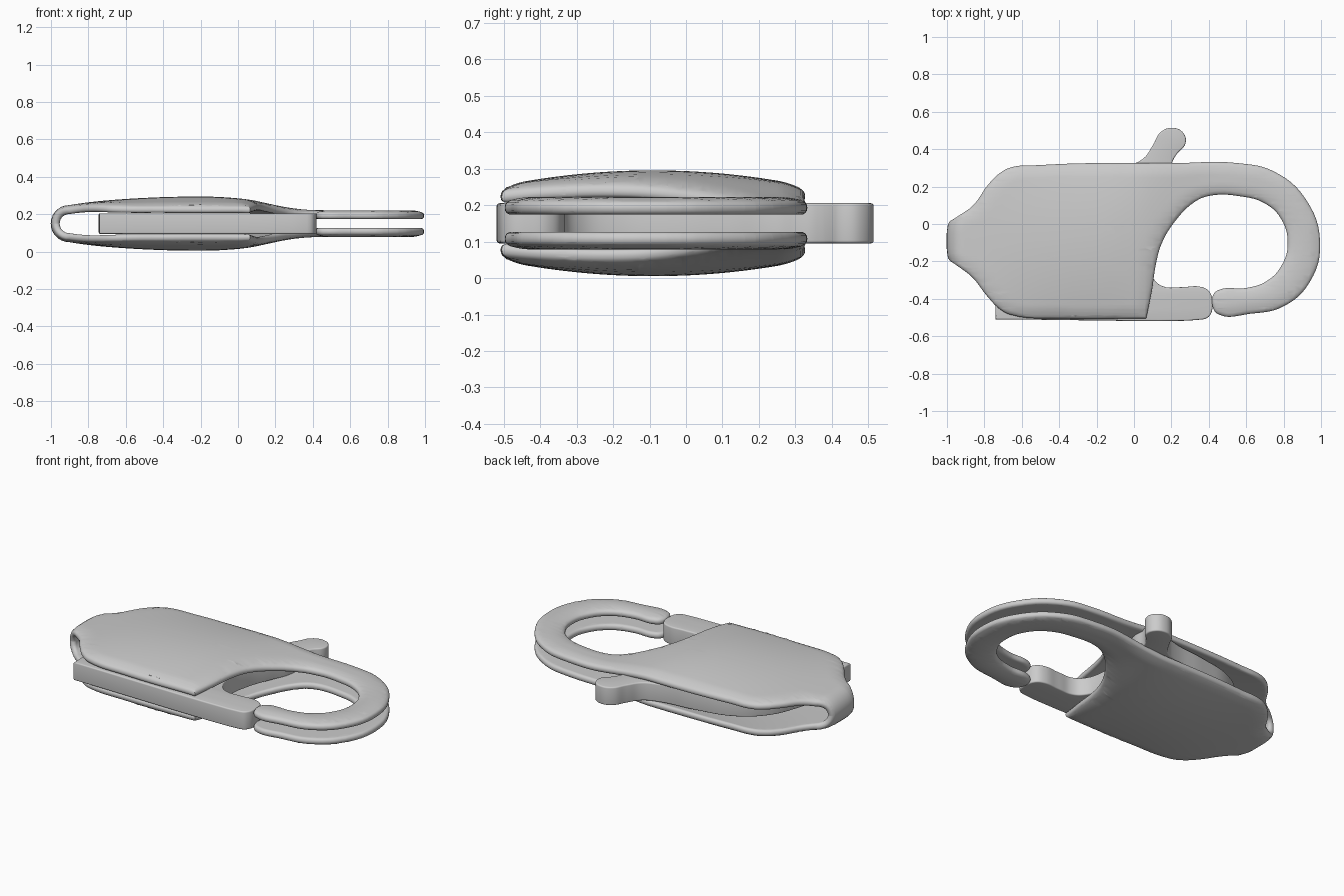
import bpy, bmesh, math
from mathutils import Vector
from mathutils.kdtree import KDTree

if "Cube" in bpy.data.objects:
    bpy.data.objects.remove(bpy.data.objects["Cube"])

MID = 0.15        # height of the clasp's symmetry plane
T = 0.024         # half thickness of the sheet
R = 0.075         # middle radius of the fold
X0 = -0.9025      # where the fold starts


def slab(name, pts, half, bevel):
    """Closed outline (x, y, corner flag) -> solid with rounded rims."""
    cu = bpy.data.curves.new(name + "_outline", 'CURVE')
    cu.dimensions, cu.fill_mode, cu.resolution_u = '2D', 'BOTH', 6
    cu.extrude, cu.bevel_depth, cu.offset = half - bevel, bevel, -bevel
    cu.bevel_resolution = 3
    sp = cu.splines.new('BEZIER')
    sp.bezier_points.add(len(pts) - 1)
    for bp, p in zip(sp.bezier_points, pts):
        bp.co = (p[0], p[1], 0)
        kind = 'VECTOR' if len(p) > 2 else 'AUTO'
        bp.handle_left_type = bp.handle_right_type = kind
    sp.use_cyclic_u = True
    tmp = bpy.data.objects.new(name + "_tmp", cu)
    bpy.context.collection.objects.link(tmp)
    dg = bpy.context.evaluated_depsgraph_get()
    me = bpy.data.meshes.new_from_object(tmp.evaluated_get(dg))
    bpy.data.objects.remove(tmp)
    bm = bmesh.new()
    bm.from_mesh(me)
    bmesh.ops.remove_doubles(bm, verts=bm.verts, dist=0.0003)
    bmesh.ops.recalc_face_normals(bm, faces=bm.faces)
    return bm


def cut(bm, co, no, clear=False):
    bmesh.ops.bisect_plane(bm, geom=bm.verts[:] + bm.edges[:] + bm.faces[:], dist=1e-5,
                           plane_co=co, plane_no=no, clear_inner=clear)


def finish(bm, name, angle):
    me = bpy.data.meshes.new(name)
    bm.to_mesh(me)
    bm.free()
    ob = bpy.data.objects.new(name, me)
    ob.location.z = MID
    bpy.context.collection.objects.link(ob)
    bpy.ops.object.select_all(action='DESELECT')
    ob.select_set(True)
    bpy.context.view_layer.objects.active = ob
    bpy.ops.object.shade_smooth_by_angle(angle=math.radians(angle))
    return ob


def height(x, y):
    """Middle surface of the upper plate: domed body, lower hook."""
    s = min(max(x / 0.44, 0), 1)
    base = 0.08 - 0.0325 * s * s * (3 - 2 * s)
    base -= 0.005 * max(0, 1 - (x - X0) / 0.2) ** 2
    if x < -0.2:
        d = max(0, 1 - ((x + 0.2) / 0.7025) ** 2)
    else:
        d = math.cos(math.pi / 2 * min(1, (x + 0.2) / 0.62)) ** 2
    return base + 0.041 * d * (1 - ((y + 0.09) / 0.41) ** 2)


# Folded shell: flat outline of the upper half, unrolled past the fold
shell_pts = [
    (-1.15, 0.02, 1), (-0.99, 0.022), (-0.93, 0.05), (-0.86, 0.10), (-0.78, 0.21),
    (-0.72, 0.27), (-0.66, 0.302), (-0.5, 0.315), (-0.25, 0.325), (0.2, 0.325), (0.56, 0.325),
    (0.75, 0.28), (0.92, 0.13), (0.995, -0.10), (0.94, -0.31), (0.80, -0.44),
    (0.62, -0.48), (0.45, -0.482), (0.42, -0.44), (0.423, -0.38), (0.455, -0.352),
    (0.60, -0.342), (0.71, -0.305), (0.79, -0.22), (0.822, -0.10), (0.785, 0.03),
    (0.70, 0.11), (0.57, 0.148), (0.40, 0.15), (0.32, 0.115), (0.22, 0.015),
    (0.15, -0.10), (0.12, -0.20), (0.095, -0.36), (0.065, -0.505, 1), (-0.4, -0.505),
    (-0.66, -0.485), (-0.72, -0.453), (-0.79, -0.38), (-0.86, -0.29), (-0.93, -0.235),
    (-0.99, -0.205), (-1.15, -0.20, 1)]
bm = slab("shell", shell_pts, T, 0.017)
end = X0 - R * math.pi / 2
cut(bm, (end, 0, 0), (1, 0, 0), True)
x = end + 0.017
while x < 1:
    cut(bm, (x, 0, 0), (1, 0, 0))
    x += 0.017 if x < X0 else 0.04
for i in range(21):
    cut(bm, (0, -0.49 + i * 0.04, 0), (0, 1, 0))
rim = [v.co.copy() for v in bm.verts if abs(v.co.z) < T - 1e-4]
kd = KDTree(len(rim))
for i, p in enumerate(rim):
    kd.insert((p.x, p.y, 0), i)
kd.balance()
for v in bm.verts:
    u, y, w = v.co
    if w > 0.005:      # crown the outer side towards its rim
        d = kd.find((u, y, 0))[2]
        w -= 0.01 * max(0, 1 - d / 0.06) ** 2
    if u >= X0:
        v.co.z = height(u, y) + w
    else:
        a = (X0 - u) / R
        v.co = Vector((X0 - (R + w) * math.sin(a), y, (R + w) * math.cos(a)))
        if abs(u - end) < 1e-4:
            v.co.z = 0
shell = finish(bm, "folded_shell_with_hook", 50)
mir = shell.modifiers.new("other_side", 'MIRROR')
mir.use_axis = (False, False, True)
mir.merge_threshold = 0.0005

# Pivoting gate with thumb tab, held between the plates
gate_pts = [
    (-0.74, -0.51, 1), (0.37, -0.51), (0.405, -0.49), (0.42, -0.43), (0.405, -0.365),
    (0.365, -0.338), (0.25, -0.338), (0.16, -0.335), (0.11, -0.30), (0.075, -0.20),
    (0.09, -0.05), (0.15, 0.12), (0.20, 0.24), (0.205, 0.33), (0.23, 0.375),
    (0.275, 0.43), (0.265, 0.485), (0.21, 0.514), (0.145, 0.493), (0.10, 0.42),
    (0.05, 0.35), (-0.03, 0.315), (-0.25, 0.285), (-0.48, 0.23), (-0.62, 0.12),
    (-0.70, -0.04), (-0.74, -0.24)]
finish(slab("gate", gate_pts, 0.055, 0.008), "gate_lever", 40)
